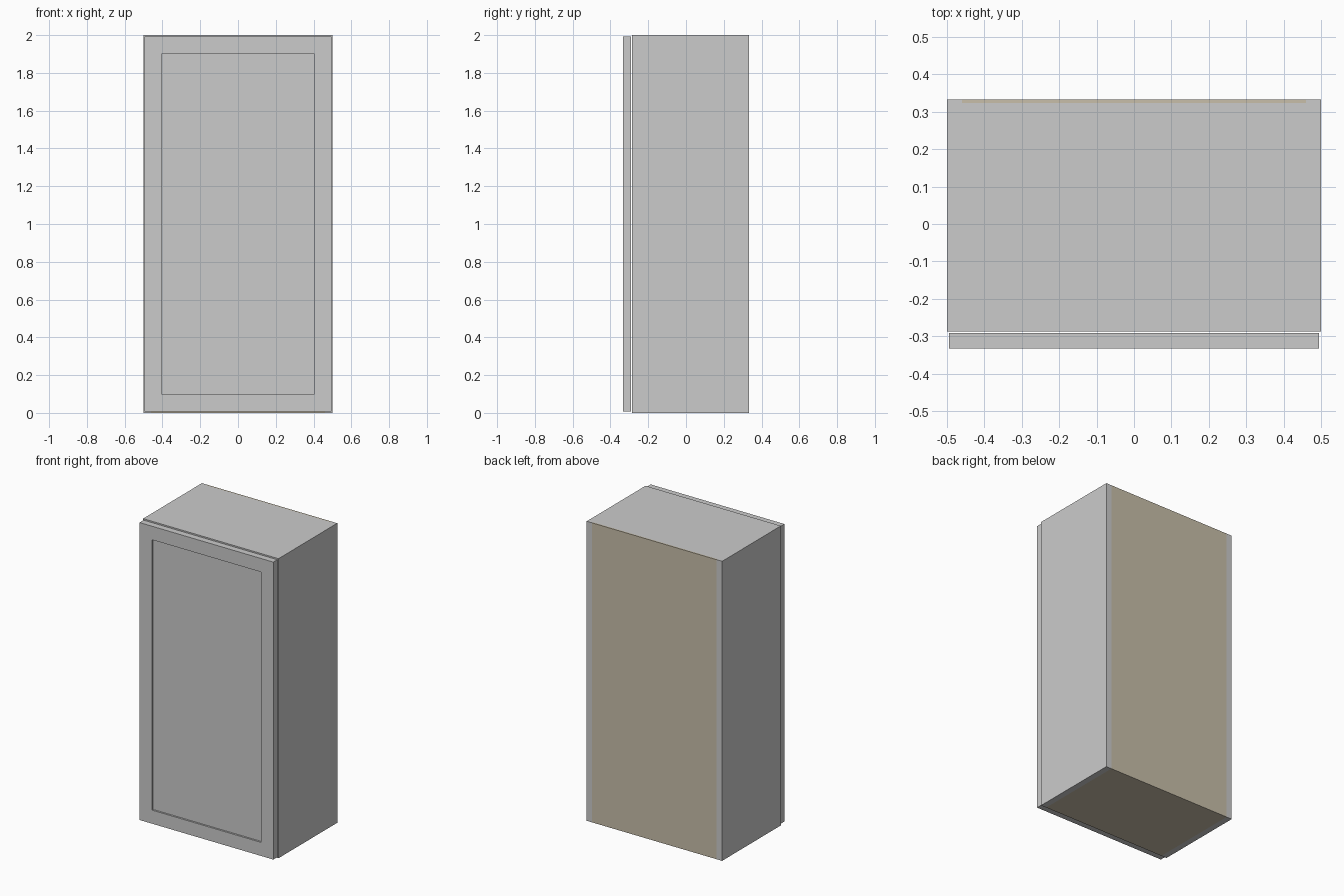
import bpy, bmesh
from mathutils import Vector

if "Cube" in bpy.data.objects:
    bpy.data.objects.remove(bpy.data.objects["Cube"])

tan = bpy.data.materials.new("tan_board")
tan.diffuse_color = (0.58, 0.52, 0.40, 1)
tan.use_nodes = True
tan.node_tree.nodes["Principled BSDF"].inputs["Base Color"].default_value = tan.diffuse_color


def board(name, lo, hi, mat=None, recess=None):
    """Box between two corners; recess = (frame width, depth) sinks a panel in the front."""
    lo, hi = Vector(lo), Vector(hi)
    bm = bmesh.new()
    bmesh.ops.create_cube(bm, size=1)
    for v in bm.verts:
        v.co = Vector([c * s for c, s in zip(v.co, hi - lo)]) + (lo + hi) / 2
    bm.normal_update()
    if recess:
        front = [f for f in bm.faces if f.normal.y < -0.9]
        bmesh.ops.inset_region(bm, faces=front, thickness=recess[0])
        # straight-walled step back to the centre panel
        geom = bmesh.ops.extrude_discrete_faces(bm, faces=front)["faces"]
        for v in geom[0].verts:
            v.co.y += recess[1]
    me = bpy.data.meshes.new(name)
    bm.to_mesh(me)
    bm.free()
    ob = bpy.data.objects.new(name, me)
    bpy.context.collection.objects.link(ob)
    if mat:
        me.materials.append(mat)
    return ob


X, T = 0.5, 0.04                 # half width, board thickness
FRONT, BACK, H = -0.287, 0.333, 2.0
BACK_T = 0.01
inner = X - T

# Side panels
board("left_side", (-X, FRONT, 0), (-inner, BACK, H))
board("right_side", (inner, FRONT, 0), (X, BACK, H))

# Top, bottom and back boards between the sides
board("top_panel", (-inner, FRONT, H - T), (inner, BACK - BACK_T, H))
board("bottom_panel", (-inner, FRONT, 0), (inner, BACK - BACK_T, T), tan)
board("back_panel", (-inner, BACK - BACK_T, 0), (inner, BACK, H), tan)

# Framed door with a shallow sunken panel, slightly clear of the carcass
board("door", (-0.494, -0.333, 0.007), (0.494, -0.291, 1.993), recess=(0.128, 0.012))
